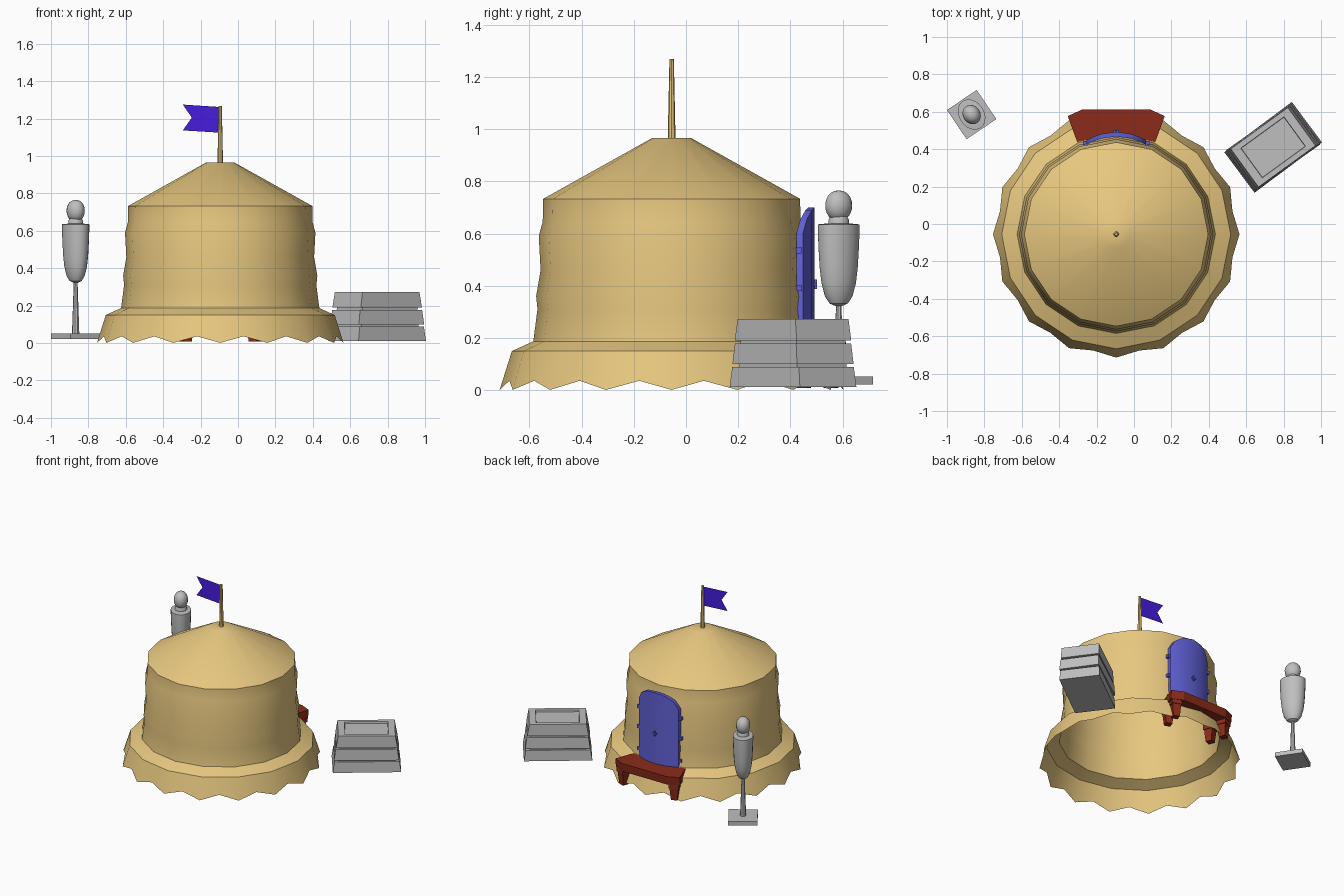
import bpy, bmesh, math
from mathutils import Vector, Matrix

if "Cube" in bpy.data.objects:
    bpy.data.objects.remove(bpy.data.objects["Cube"])

def mat(name, r, g, b):
    m = bpy.data.materials.new(name)
    m.diffuse_color = (r, g, b, 1)
    m.use_nodes = True
    m.node_tree.nodes["Principled BSDF"].inputs["Base Color"].default_value = m.diffuse_color
    return m

CANVAS = mat("tan canvas", .80, .575, .215)
GREY = mat("grey", .52, .52, .52)
RED = mat("red wood", .26, .024, .010)
BLUE = mat("blue door paint", .115, .115, .66)
FLAG = mat("violet cloth", .06, .012, .72)

TC = Vector((-.095, -.055, 0))   # tent axis
N = 16

def make(name, verts, faces, material, smooth=False, matrix=None):
    me = bpy.data.meshes.new(name)
    me.from_pydata([tuple(v) for v in verts], [], faces)
    bm = bmesh.new()
    bm.from_mesh(me)
    bmesh.ops.recalc_face_normals(bm, faces=bm.faces)
    bm.to_mesh(me)
    bm.free()
    me.materials.append(material)
    ob = bpy.data.objects.new(name, me)
    bpy.context.collection.objects.link(ob)
    if matrix:
        ob.matrix_world = matrix
    if smooth:
        bpy.ops.object.select_all(action='DESELECT')
        ob.select_set(True)
        bpy.context.view_layer.objects.active = ob
        bpy.ops.object.shade_smooth_by_angle(angle=math.radians(30))
    return ob

def lathe(name, profile, n, material, matrix, sx=1, sy=1, caps=True, smooth=True):
    verts = [(r * sx * math.cos(2 * math.pi * i / n), r * sy * math.sin(2 * math.pi * i / n), z)
             for r, z in profile for i in range(n)]
    faces = [(k * n + i, k * n + (i + 1) % n, (k + 1) * n + (i + 1) % n, (k + 1) * n + i)
             for k in range(len(profile) - 1) for i in range(n)]
    if caps:
        faces += [tuple(range(n)), tuple(range((len(profile) - 1) * n, len(profile) * n))]
    return make(name, verts, faces, material, smooth, matrix)

def prism(name, lower, upper, material, matrix=None, smooth=False):
    """Solid between two matching outlines."""
    n = len(lower)
    faces = [tuple(range(n)), tuple(range(n, 2 * n))]
    faces += [(i, (i + 1) % n, n + (i + 1) % n, n + i) for i in range(n)]
    return make(name, list(lower) + list(upper), faces, material, smooth, matrix)

def rect(a, b, z):
    return [(-a, -b, z), (a, -b, z), (a, b, z), (-a, b, z)]

at_tent = Matrix.Translation(TC)

# Tent walls: gently billowing drum, open below
lathe("tent_wall", [(.612, .15), (.53, .187), (.514, .31), (.519, .36), (.502, .46),
                    (.509, .59), (.494, .645), (.492, .733)], N, CANVAS, at_tent, caps=False)

# Roof: cone with a flat cap
lathe("tent_roof", [(.492, .733), (.076, .965), (.010, .966)], N, CANVAS, at_tent, caps=False)

# Skirt with zigzag hem, points down at the corners
verts, faces = [], []
for i in range(2 * N):
    a, mid = math.pi * i / N, i % 2
    c = math.cos(math.pi / N) if mid else 1
    for r, z in ((.646 if mid else .659, .036 if mid else .001), (.612, .15)):
        verts.append((r * c * math.cos(a), r * c * math.sin(a), z))
    j = (i + 1) % (2 * N)
    faces.append((2 * i, 2 * j, 2 * j + 1, 2 * i + 1))
make("tent_skirt", verts, faces, CANVAS, True, at_tent)

# Pole and swallow-tail flag
lathe("flag_pole", [(.015, .96), (.0085, 1.268)], 8, CANVAS, at_tent)
outline = [(-.097, 1.262), (-.295, 1.275), (-.247, 1.205), (-.295, 1.137), (-.10, 1.125)]
make("flag", [(x, TC.y, z) for x, z in outline], [(0, 1, 2), (0, 2, 4), (2, 3, 4)], FLAG)

# Curved arched door
def door_y(u):
    return .493 - .045 * (u / .16) ** 2
us = [-.16, -.13, -.08, 0, .08, .13, .16]
tops = [.60, .655, .688, .70, .688, .655, .60]
n = len(us)
verts = []
for off in (0, -.025):
    for u, t in zip(us, tops):
        verts += [(TC.x + u, door_y(u) + off, .18), (TC.x + u, door_y(u) + off, t)]
faces = []
for i in range(n - 1):
    a, b, c, d = 2 * i, 2 * i + 1, 2 * i + 3, 2 * i + 2
    o = 2 * n
    faces += [(a, b, c, d), (a + o, b + o, c + o, d + o), (b, c, c + o, b + o), (a, d, d + o, a + o)]
faces += [(0, 1, 2 * n + 1, 2 * n), (2 * n - 2, 2 * n - 1, 4 * n - 1, 4 * n - 2)]
make("door", verts, faces, BLUE, True)

# Hinges on both sides and a cross-shaped handle
for side in (-1, 1):
    for k, z in enumerate((.23, .39, .535)):
        prism(f"hinge_{side}_{k}", rect(.012, .011, -.011), rect(.012, .011, .011), BLUE,
              Matrix.Translation((TC.x + side * .165, .433, z)))
at_handle = Matrix.Translation((TC.x, .495, .405))
prism("handle_bar", rect(.014, .007, -.005), rect(.014, .007, .005), BLUE, at_handle)
prism("handle_stem", rect(.004, .006, -.018), rect(.004, .006, .018), BLUE, at_handle)

# Porch slab following the tent
def slab(z, g=0):
    pts = [(r, a) for r, a in ((.53, 67), (.683 - g, 67.7), (.692 - g, 75), (.69 - g, 90),
                               (.692 - g, 105), (.683 - g, 112.3), (.53, 113), (.525, 90))]
    return [(TC.x + r * math.cos(math.radians(a)), TC.y + r / (math.sin(math.radians(75)) if a == 90 and r > .6 else 1)
             * math.sin(math.radians(a)) * (.935 if a == 90 and r > .6 else 1), z)
            for r, a in pts]
prism("porch_slab", slab(.125, .006), slab(.185), RED)

# Porch legs with thicker heads
for sx in (-1, 1):
    for tag, x, y in (("outer", .205, .555), ("inner", .18, .45)):
        m = Matrix.Translation((TC.x + sx * x, y, 0)) @ Matrix.Rotation(-sx * .36, 4, 'Z')
        prism(f"porch_leg_{tag}_{sx}", rect(.022, .022, .008), rect(.03, .03, .10), RED, m)
        prism(f"porch_leg_head_{tag}_{sx}", rect(.034, .034, .095), rect(.034, .034, .13), RED, m)

# Stack of three tapered crates
stack = Matrix.Translation((.744, .41, 0)) @ Matrix.Rotation(math.radians(36), 4, 'Z')
for k, (z0, z1, a0, a1) in enumerate(((.012, .088, .225, .214), (.1, .178, .214, .203))):
    prism(f"crate_{k}", rect(a0, .135 - .002 * k, z0), rect(a1, .131 - .002 * k, z1), GREY,
          stack @ Matrix.Rotation(.012 * (-1) ** k, 4, 'Z'))
prism("crate_core", rect(.19, .118, .05), rect(.18, .116, .22), GREY, stack)
# Top crate with a recessed lid panel
rings = [rect(.202, .129, .19), rect(.188, .126, .273), rect(.143, .098, .273), rect(.141, .096, .26)]
faces = [(0, 1, 2, 3), (12, 13, 14, 15)]
faces += [(4 * k + i, 4 * k + (i + 1) % 4, 4 * k + 4 + (i + 1) % 4, 4 * k + 4 + i)
          for k in range(3) for i in range(4)]
make("top_crate", sum(rings, []), faces, GREY, False, stack)

# Training dummy on a square foot
dummy = Matrix.Translation((-.868, .585, 0)) @ Matrix.Rotation(math.radians(34), 4, 'Z')
prism("dummy_base", rect(.096, .094, .022), rect(.096, .094, .052), GREY, dummy)
lathe("dummy_post", [(.02, .05), (.010, .34)], 8, GREY, dummy)
lathe("dummy_torso", [(.012, .322), (.035, .332), (.053, .36), (.066, .41), (.073, .47), (.077, .54),
                      (.08, .61), (.08, .635), (.05, .638)], 20, GREY, dummy, .84, 1.08)
lathe("dummy_neck", [(.04, .63), (.04, .652), (.034, .665)], 16, GREY, dummy)
head = [(max(.001, .052 * max(0, math.sin(math.pi * k / 12)) ** .85), .707 - .058 * math.cos(math.pi * k / 12))
        for k in range(13)]
lathe("dummy_head", head, 16, GREY, dummy, .9, 1.04)
